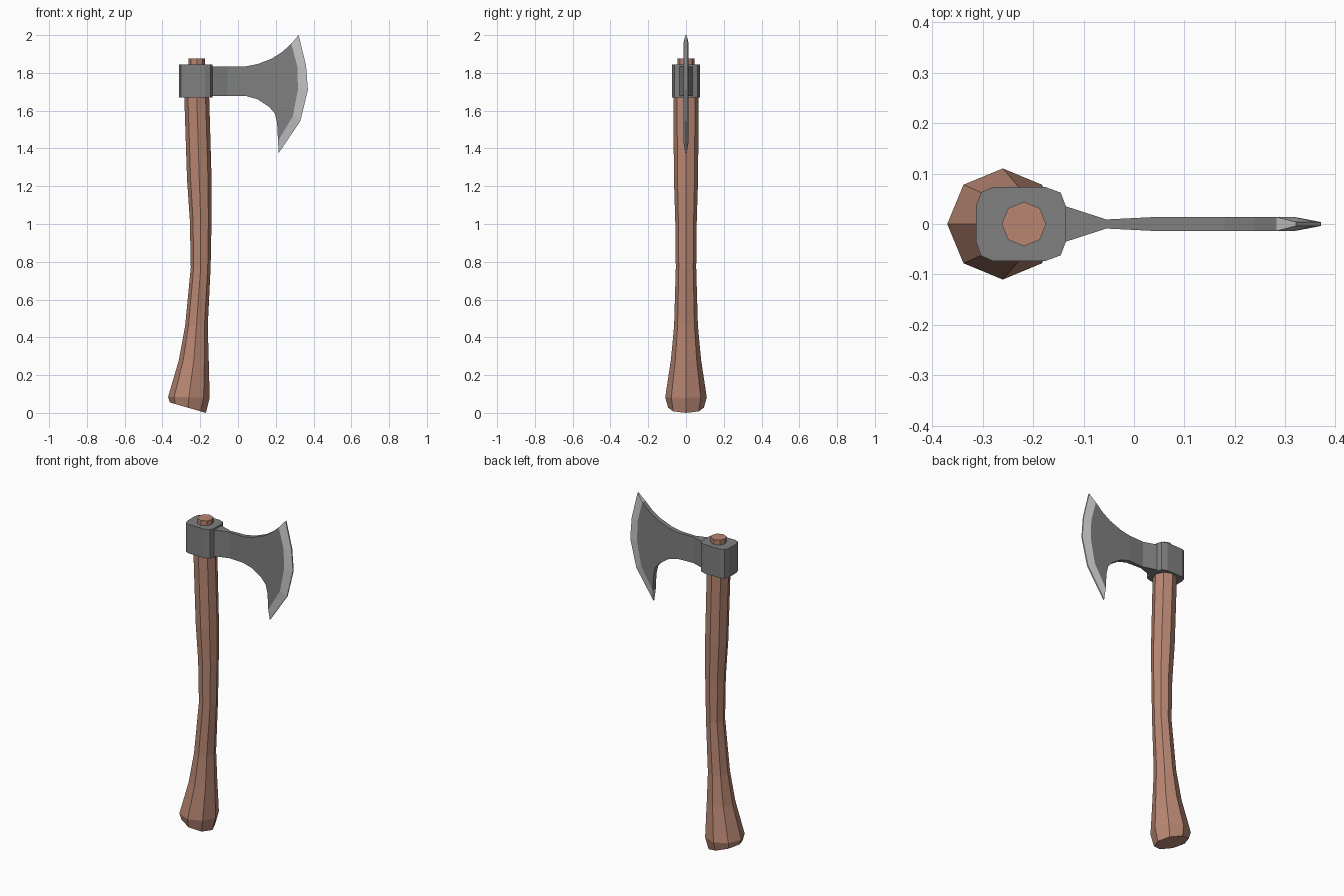
import bpy, bmesh
from math import cos, sin, tau

if "Cube" in bpy.data.objects:
    bpy.data.objects.remove(bpy.data.objects["Cube"])


def material(name, rgb):
    m = bpy.data.materials.new(name)
    m.diffuse_color = (*rgb, 1)
    m.use_nodes = True
    m.node_tree.nodes["Principled BSDF"].inputs["Base Color"].default_value = m.diffuse_color
    return m


def loft(name, rings, mat):
    """Skin a list of equal-length point rings and cap both ends."""
    bm = bmesh.new()
    vs = [[bm.verts.new(p) for p in ring] for ring in rings]
    n = len(vs[0])
    for a, b in zip(vs, vs[1:]):
        for i in range(n):
            j = (i + 1) % n
            bm.faces.new((a[i], a[j], b[j], b[i]))
    bm.faces.new(vs[0][::-1])
    bm.faces.new(vs[-1])
    bmesh.ops.recalc_face_normals(bm, faces=bm.faces)
    me = bpy.data.meshes.new(name)
    bm.to_mesh(me)
    bm.free()
    me.materials.append(mat)
    ob = bpy.data.objects.new(name, me)
    bpy.context.collection.objects.link(ob)
    return ob


def octagon(xl, zl, xr, zr, ry):
    """Eight-sided ring between a left and a right point, half depth ry."""
    return [((xl + xr) / 2 + (xr - xl) / 2 * cos(i * tau / 8),
             ry * sin(i * tau / 8),
             (zl + zr) / 2 + (zr - zl) / 2 * cos(i * tau / 8)) for i in range(8)]


wood = material("wood", (0.48, 0.24, 0.17))
steel = material("steel", (0.21, 0.215, 0.21))
bright = material("bright_steel", (0.60, 0.61, 0.60))

# Curved handle with a flared, slanted foot
loft("handle", [octagon(*r) for r in (
    (-0.36, 0.055, -0.17, 0.0, 0.095),
    (-0.37, 0.085, -0.15, 0.08, 0.11),
    (-0.313, 0.28, -0.155, 0.28, 0.08),
    (-0.28, 0.46, -0.16, 0.46, 0.063),
    (-0.25, 0.77, -0.145, 0.77, 0.054),
    (-0.255, 1.02, -0.14, 1.02, 0.057),
    (-0.27, 1.24, -0.14, 1.24, 0.064),
    (-0.285, 1.69, -0.153, 1.69, 0.067))], wood)

# Handle end showing through the head
loft("handle_tip", [octagon(-0.262, z, -0.174, z, 0.044) for z in (1.8, 1.875)], wood)

# Chamfered block around the handle
half = [(-0.313, 0.035), (-0.303, 0.063), (-0.28, 0.073),
        (-0.175, 0.073), (-0.145, 0.062), (-0.135, 0.035)]
outline = half + [(x, -y) for x, y in reversed(half)]
loft("head_block", [[(x, y, z) for x, y in outline] for z in (1.67, 1.845)], steel)

# Neck thinning from block to blade
T = 0.014
loft("blade_neck", [[(x, -t, 1.677), (x, t, 1.677), (x, t, 1.835), (x, -t, 1.835)]
                    for x, t in ((-0.135, 0.035), (-0.055, 0.009), (0.045, T))], steel)

# Flat blade plate
top = [(0.045, 1.835), (0.105, 1.847), (0.18, 1.876), (0.237, 1.913)]
inner = [(0.282, 1.955), (0.315, 1.83), (0.317, 1.71), (0.29, 1.57), (0.212, 1.44)]
bottom = [(0.207, 1.535), (0.195, 1.585), (0.165, 1.62), (0.105, 1.66), (0.045, 1.677)]
loft("blade_plate", [[(x, y, z) for x, z in top + inner + bottom] for y in (-T, T)], steel)

# Sharpened edge
outer = [(0.321, 2.0), (0.36, 1.84), (0.37, 1.71), (0.33, 1.545), (0.215, 1.375)]
E = 0.004
loft("cutting_edge", [[(a, -T, b), (a, T, b), (c, E, d), (c, -E, d)]
                      for (a, b), (c, d) in zip(inner, outer)], bright)
